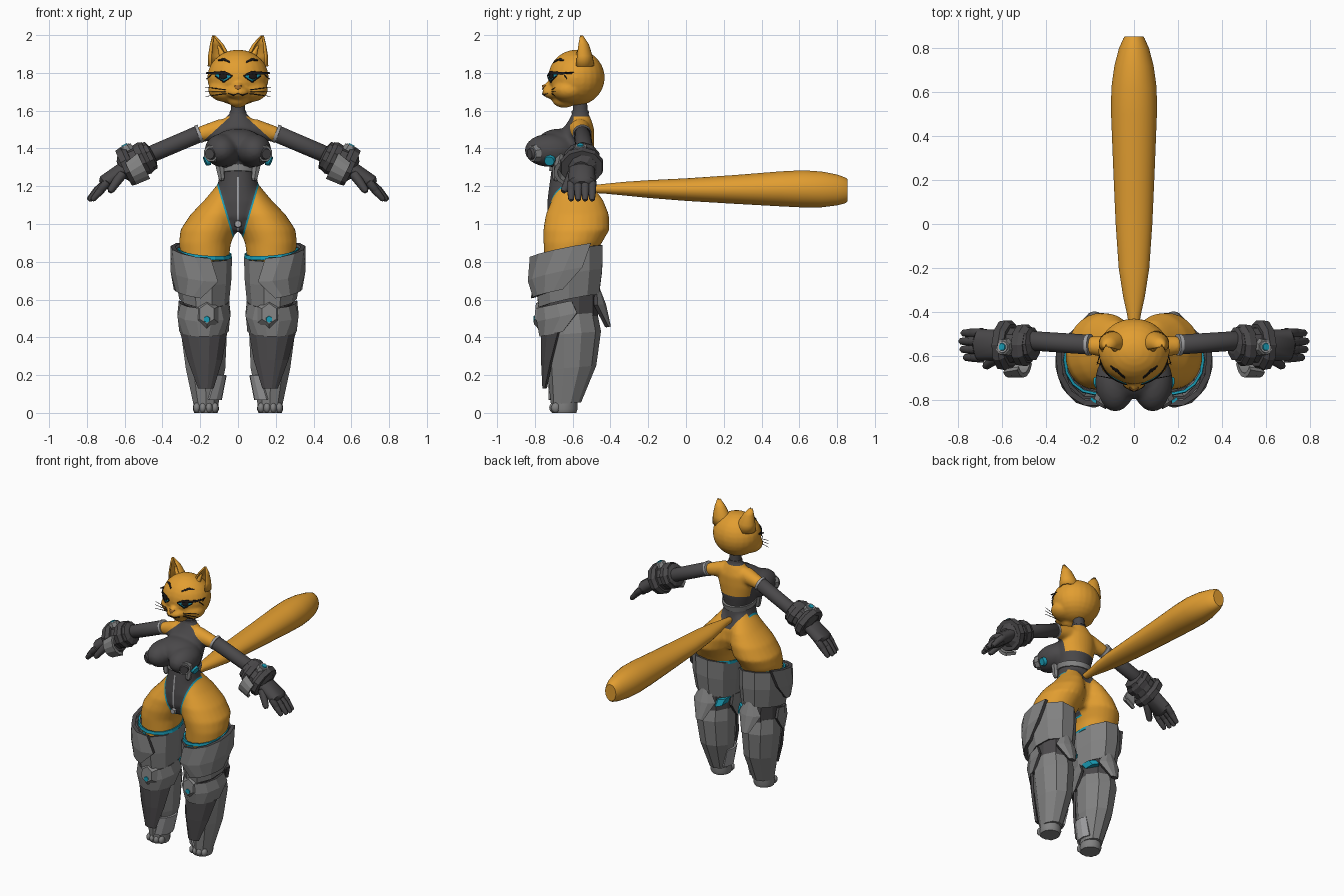
import bpy, bmesh
from math import cos, sin, radians
from mathutils import Vector, Quaternion, Matrix
from mathutils.bvhtree import BVHTree

if "Cube" in bpy.data.objects:
    bpy.data.objects.remove(bpy.data.objects["Cube"])


def colour(name, *rgb):
    m = bpy.data.materials.new(name)
    m.use_nodes = True
    m.diffuse_color = (*rgb, 1)
    m.node_tree.nodes["Principled BSDF"].inputs["Base Color"].default_value = (*rgb, 1)
    return m


FUR = colour("orange fur", .76, .34, .03)
SUIT = colour("dark suit", .068, .065, .068)
ARMOUR = colour("grey armour", .22, .22, .22)
PALE = colour("pale grey", .36, .36, .37)
GLOW = colour("cyan accent", .01, .33, .46)
BLACK = colour("black lines", .012, .01, .01)
NOSE = colour("brown nose", .42, .17, .03)


def make(name, bm, mats, mirror=False, smooth=True, solid=0):
    me = bpy.data.meshes.new(name)
    bm.to_mesh(me)
    bm.free()
    for m in mats:
        me.materials.append(m)
    for p in me.polygons:
        p.use_smooth = smooth
    if smooth:
        me.set_sharp_from_angle(angle=radians(45))
    ob = bpy.data.objects.new(name, me)
    bpy.context.collection.objects.link(ob)
    if solid:
        s = ob.modifiers.new("thickness", 'SOLIDIFY')
        s.thickness, s.offset = solid, 0
        s.material_offset_rim = len(mats) - 1
    if mirror:
        ob.modifiers.new("mirror", 'MIRROR').use_mirror_merge = False
    return ob


# Rings are x, y, z, radius, radius and, for open shells, start and end angle
def loft(name, rings, mats, n=16, axis=(0, 0, 1), tilt=(0, 0), **kw):
    q = Quaternion() if axis == (0, 0, 1) else Vector(axis).to_track_quat('Z', 'Y')
    bm = bmesh.new()
    rows = []
    for x, y, z, rx, ry, *arc in rings:
        a0, a1 = arc or (180 / n, 360 + 180 / n)
        row = []
        for i in range(n + 1 if arc else n):
            a = radians(a0 + (a1 - a0) * i / n)
            o = q @ Vector((cos(a) * rx, sin(a) * ry, 0))
            o.z += tilt[0] * o.x + tilt[1] * o.y
            row.append(bm.verts.new(o + Vector((x, y, z))))
        rows.append(row)
    for a, b in zip(rows, rows[1:]):
        for i in range(len(a) - 1 if arc else len(a)):
            j = (i + 1) % len(a)
            bm.faces.new((a[i], a[j], b[j], b[i]))
    if not arc:
        bm.faces.new(rows[0])
        bm.faces.new(rows[-1])
    bmesh.ops.remove_doubles(bm, verts=bm.verts, dist=1e-5)
    bmesh.ops.recalc_face_normals(bm, faces=bm.faces)
    return make(name, bm, mats, **kw)


def ball(name, loc, size, mat, **kw):
    bm = bmesh.new()
    bmesh.ops.create_uvsphere(bm, u_segments=24, v_segments=14, radius=1,
                              matrix=Matrix.LocRotScale(Vector(loc), None, Vector(size)))
    return make(name, bm, [mat], **kw)


def rod(name, a, b, ra, rb, mats, n=12, flat=1, **kw):
    d = Vector(b) - Vector(a)
    rings = [(*(Vector(a) + d * t), r, r * flat) for t, r in
             ((0, ra * .6), (.06, ra), (.88, rb), (1, rb * .6))]
    return loft(name, rings, mats, n, tuple(d), **kw)


def disc(name, loc, axis, r, depth, mat, n=16, **kw):
    end = Vector(loc) + Vector(axis).normalized() * depth
    return loft(name, [(*loc, r, r), (*end, r * .85, r * .85)], [mat], n, axis, **kw)


# Merge overlapping volumes into one soft surface
def fuse(name, parts, voxel, rounds):
    bm = bmesh.new()
    for p in parts:
        dg = bpy.context.evaluated_depsgraph_get()
        bm.from_mesh(bpy.data.meshes.new_from_object(p.evaluated_get(dg)))
    for p in parts:
        bpy.data.objects.remove(p)
    ob = make(name, bm, [])
    r = ob.modifiers.new("remesh", 'REMESH')
    r.mode, r.voxel_size = 'VOXEL', voxel
    s = ob.modifiers.new("soften", 'SMOOTH')
    s.iterations = rounds
    dg = bpy.context.evaluated_depsgraph_get()
    out = bmesh.new()
    out.from_mesh(bpy.data.meshes.new_from_object(ob.evaluated_get(dg)))
    bpy.data.objects.remove(ob)
    return out


# Body: torso, bust, shoulders and thighs
torso = loft("torso", [(0, -.6, .96, .05, .1), (0, -.6, 1.04, .11, .135), (0, -.6, 1.12, .14, .135),
             (0, -.61, 1.2, .108, .115), (0, -.61, 1.27, .098, .105), (0, -.6, 1.35, .12, .11),
             (0, -.59, 1.43, .137, .105), (0, -.57, 1.5, .125, .085), (0, -.56, 1.55, .08, .06),
             (0, -.56, 1.59, .04, .042), (0, -.56, 1.66, .036, .038)], [FUR], 24)
thigh = loft("thigh", [(.05, -.59, 1.22, .05, .08), (.085, -.575, 1.13, .09, .135),
             (.12, -.575, 1.05, .132, .168), (.155, -.58, .97, .15, .176), (.175, -.6, .9, .138, .155),
             (.175, -.62, .82, .128, .13), (.175, -.63, .7, .115, .11)], [FUR], 24, mirror=True)
bust = ball("bust", (.085, -.72, 1.39), (.092, .135, .088), SUIT, mirror=True)
bridge = ball("bridge", (0, -.67, 1.42), (.14, .125, .085), SUIT)
shoulder = rod("shoulder", (.07, -.565, 1.505), (.22, -.55, 1.47), .058, .042, [FUR], mirror=True)
bm = fuse("body", [torso, thigh, bust, bridge, shoulder], .011, 6)
cuts = [((0, -.56, 0), (0, 1, 0))] + [((0, 0, z), (0, 0, 1)) for z in (1.13, 1.25, 1.36, 1.57)]
for s in (1, -1):
    cuts += [((s * .025, 0, .95), (s, 0, -.3)), ((s * .034, 0, .95), (s, 0, -.3)),
             ((s * .04, 0, 1.57), (s, 0, 1.1)), ((0, 0, 1.1), (s, 0, -.7)), ((s * .005, 0, 0), (1, 0, 0))]
for co, no in cuts:
    bmesh.ops.bisect_plane(bm, geom=bm.verts[:] + bm.edges[:] + bm.faces[:], dist=1e-5,
                           plane_co=co, plane_no=no)


def suit_rule(c):
    x, front, z = abs(c.x), c.y < -.56, c.z
    if z > 1.25:
        return int(z > 1.57 or z < 1.36 or (front and x < .04 + (1.57 - z) * 1.1))
    if not front:
        return int(z > 1.13 and x < (z - 1.1) * .7)
    d = x - .025 - (z - .95) * .3
    if z < .93 or d > .009:
        return 0
    return 2 if d > 0 else 3 if x < .005 else 1


for f in bm.faces:
    f.material_index = suit_rule(f.calc_center_median())
make("body", bm, [FUR, SUIT, GLOW, PALE])

# Suit fittings
loft("waist_belt", [(0, -.61, 1.265, .108, .116), (0, -.605, 1.3, .114, .118)], [ARMOUR], 20, tilt=(0, -.15))
loft("collar", [(0, -.56, 1.585, .046, .048), (0, -.56, 1.6, .043, .045)], [SUIT], 20)
disc("chest_pod", (.13, -.79, 1.375), (.5, -.85, -.1), .052, .03, ARMOUR, 8, mirror=True, smooth=False)
disc("chest_pod_core", (.143, -.815, 1.372), (.5, -.85, -.1), .032, .016, SUIT, mirror=True)
disc("chest_light", (.155, -.72, 1.34), (1, -.2, -.4), .03, .022, GLOW, mirror=True)
rod("side_clasp", (.1, -.68, 1.33), (.085, -.69, 1.23), .026, .018, [ARMOUR], 6, mirror=True, smooth=False)
disc("belt_badge", (0, -.725, 1.0), (0, -1, 0), .022, .018, PALE, 6, smooth=False)

# Tail
loft("tail", [(0, y, z, rx, rz) for y, z, rx, rz in (
     (-.5, 1.185, .02, .02), (-.42, 1.187, .03, .027), (-.33, 1.187, .05, .036), (-.2, 1.185, .07, .047),
     (0, 1.182, .084, .06), (.25, 1.183, .095, .076), (.5, 1.186, .105, .093), (.62, 1.186, .104, .099),
     (.72, 1.183, .09, .095), (.8, 1.18, .069, .082), (.845, 1.178, .049, .068), (.855, 1.178, .042, .058))],
     [FUR], 28, (0, 1, 0))

# Head, with cheeks, muzzle and chin
head_bm = fuse("head", [
    ball("skull", (0, -.58, 1.775), (.163, .15, .148), FUR),
    ball("cheek", (.06, -.62, 1.71), (.098, .09, .065), FUR, mirror=True),
    ball("brow", (0, -.66, 1.765), (.095, .065, .08), FUR),
    ball("muzzle", (0, -.69, 1.697), (.065, .072, .038), FUR),
    ball("chin", (0, -.645, 1.66), (.055, .065, .045), FUR),
    ball("bridge", (0, -.71, 1.73), (.026, .05, .022), FUR)], .009, 5)
tree = BVHTree.FromBMesh(head_bm)
make("head", head_bm, [FUR])


# Painted features laid on the face, spanning an upper and a lower line of x, z
def decal(name, top, low, mat, lift=.003, mirror=True, cols=14, rows=4):
    def along(line, t):
        k = min(int(t * (len(line) - 1)), len(line) - 2)
        return Vector(line[k]).lerp(Vector(line[k + 1]), t * (len(line) - 1) - k)
    bm = bmesh.new()
    grid = []
    for i in range(cols + 1):
        a, b = along(top, i / cols), along(low, i / cols)
        for j in range(rows + 1):
            p = a.lerp(b, j / rows)
            hit = tree.ray_cast(Vector((p.x, -2, p.y)), Vector((0, 1, 0)))[0]
            y = hit.y if hit else tree.find_nearest(Vector((p.x, -.64, p.y)))[0].y
            grid.append(bm.verts.new((p.x, y - lift, p.y)))
    w = rows + 1
    for i in range(cols):
        for j in range(rows):
            k = i * w + j
            bm.faces.new((grid[k], grid[k + 1], grid[k + w + 1], grid[k + w]))
    make(name, bm, [mat], mirror=mirror, solid=.004)


decal("eye", [(.035, 1.785), (.07, 1.8), (.118, 1.795)], [(.035, 1.78), (.075, 1.752), (.118, 1.785)], GLOW)
decal("pupil", [(.058, 1.798), (.08, 1.8), (.1, 1.798)], [(.058, 1.775), (.08, 1.764), (.1, 1.775)], BLACK, .006)
decal("upper_lash", [(.03, 1.788), (.07, 1.81), (.12, 1.806), (.168, 1.803)],
      [(.03, 1.78), (.07, 1.795), (.12, 1.79), (.168, 1.796)], BLACK, .008)
decal("lower_lash", [(.035, 1.782), (.075, 1.754), (.12, 1.786)],
      [(.035, 1.776), (.075, 1.747), (.12, 1.78)], BLACK, .007)
decal("eyebrow", [(.042, 1.862), (.075, 1.878), (.105, 1.868)],
      [(.042, 1.853), (.075, 1.866), (.105, 1.864)], BLACK)
decal("nose", [(-.02, 1.733), (0, 1.736), (.02, 1.733)], [(-.012, 1.718), (0, 1.711), (.012, 1.718)],
      NOSE, .004, False)
decal("mouth", [(0, 1.693), (.025, 1.684), (.05, 1.692)], [(0, 1.689), (.025, 1.679), (.05, 1.69)], BLACK)
for i, z in enumerate((1.725, 1.7, 1.675)):
    rod(f"whisker_{i + 1}", (.06, -.71, 1.7 + (z - 1.7) * .4), (.175, -.69, z), .003, .0015, [BLACK], 5, mirror=True)
rod("lash_flick", (.14, -.645, 1.79), (.17, -.63, 1.765), .004, .002, [BLACK], 5, mirror=True)

# Ears: hollow cups open to the front
loft("ear", [(.09, -.545, 1.835, .066, .055, -40, 220), (.1, -.545, 1.89, .054, .045, -40, 220),
             (.113, -.548, 1.95, .031, .029, -40, 220), (.128, -.555, 1.995, .005, .006, -40, 220)],
     [FUR], 16, mirror=True, solid=.01)
rod("ear_tuft", (.07, -.57, 1.86), (.105, -.56, 1.945), .024, .008, [FUR], 8, mirror=True)

# Arms and gauntlets
ARM = (.9, .03, -.43)
rod("sleeve", (.195, -.55, 1.482), (.5, -.53, 1.352), .046, .045, [SUIT], 16, mirror=True)
rod("sleeve_band", (.197, -.55, 1.481), (.215, -.55, 1.474), .05, .05, [PALE], 16, mirror=True)
rod("gauntlet", (.45, -.545, 1.37), (.62, -.555, 1.285), .078, .085, [SUIT], 10, mirror=True, smooth=False)
for i, (x, z, r) in enumerate(((.475, 1.36, .09), (.555, 1.32, .108))):
    loft(f"gauntlet_cuff_{i + 1}", [(x, -.552, z, r * .92, r * .9), (x + .02, -.552, z - .01, r * 1.1, r),
         (x + .05, -.552, z - .025, r * 1.05, r * .95)], [SUIT], 10, ARM, mirror=True, smooth=False)
loft("gauntlet_plate", [(.5, -.6, 1.315, .09, .08, 130, 250), (.57, -.6, 1.275, .09, .075, 140, 240)],
     [ARMOUR], 5, ARM, mirror=True, smooth=False, solid=.02)
disc("wrist_dial", (.585, -.56, 1.385), (.45, 0, .9), .042, .03, ARMOUR, 8, mirror=True, smooth=False)
disc("wrist_dial_rim", (.594, -.56, 1.404), (.45, 0, .9), .03, .014, PALE, mirror=True)
disc("wrist_light", (.6, -.56, 1.416), (.45, 0, .9), .018, .006, GLOW, mirror=True)
rod("palm", (.59, -.552, 1.3), (.72, -.55, 1.205), .07, .075, [SUIT], 12, .6, mirror=True)
for i in range(4):
    y, reach = -.497 - i * .037, (.01, 0, .005, .02)[i]
    rod(f"finger_{i + 1}", (.69, y, 1.225), (.755 - reach, y, 1.17), .024, .023, [SUIT], 8, mirror=True)
    rod(f"fingertip_{i + 1}", (.74 - reach, y, 1.185), (.793 - reach, y, 1.125), .023, .016, [SUIT], 8, mirror=True)
rod("thumb", (.61, -.6, 1.27), (.68, -.65, 1.17), .028, .02, [SUIT], 8, mirror=True)

# Leg armour
leg = dict(mirror=True, smooth=False)
loft("thigh_cuff", [(.178, -.62, .835, .14, .155, 0, 360), (.178, -.62, .855, .137, .152, 0, 360)],
     [GLOW], 16, tilt=(.1, .15), solid=.012, **leg)
loft("thigh_armour", [(.185, -.62, .845, .146, .18, 0, 360), (.185, -.62, .72, .142, .178, 0, 360),
     (.18, -.62, .59, .124, .16, 0, 360)], [ARMOUR, SUIT], 10, tilt=(.12, .22), solid=.015, **leg)
loft("thigh_plate", [(.187, -.62, .86, .158, .2, -105, 35), (.187, -.62, .74, .16, .205, -120, 20),
     (.185, -.62, .645, .145, .19, -85, -10)], [ARMOUR, SUIT], 5, tilt=(.12, .2), solid=.025, **leg)
loft("thigh_light", [(.15, -.63, .825, .1, .185, -82, -62), (.15, -.63, .77, .1, .185, -76, -66)],
     [GLOW], 2, solid=.012, **leg)
loft("knee_joint", [(.178, -.615, .66, .118, .15), (.178, -.61, .48, .118, .145)], [SUIT], 10, **leg)
loft("knee_guard", [(.18, -.62, .59, .125, .165, -185, 5), (.18, -.62, .52, .136, .168, -195, 15),
     (.18, -.61, .44, .126, .16, -165, -15)], [ARMOUR, SUIT], 7, tilt=(0, .22), solid=.018, **leg)
loft("knee_pad", [(.165, -.765, .52, .07, .085), (.165, -.8, .525, .045, .055)], [ARMOUR], 6, (0, -1, .1), **leg)
disc("knee_light", (.165, -.795, .495), (0, -1, 0), .02, .012, GLOW, 6, **leg)
loft("knee_back_plate", [(.18, -.59, .66, .07, .12, 65, 115), (.18, -.58, .57, .11, .145, 45, 135),
     (.18, -.55, .455, .06, .14, 70, 110)], [ARMOUR, SUIT], 4, solid=.025, **leg)
loft("knee_back_light", [(.09, -.56, .59, .04, .07), (.09, -.53, .55, .03, .07)], [GLOW], 6, **leg)
loft("calf_armour", [(.18, -.61, .52, .118, .14), (.18, -.6, .42, .127, .15), (.172, -.605, .24, .11, .13),
     (.17, -.635, .05, .07, .08)], [ARMOUR], 10, tilt=(0, .08), **leg)
loft("shin_plate", [(.182, -.61, .425, .13, .153, -155, -25), (.175, -.62, .28, .112, .142, -140, -40),
     (.17, -.635, .13, .085, .118, -115, -65)], [SUIT], 5, solid=.016, **leg)
loft("ankle_plate", [(.17, -.63, .2, .105, .11, -210, -120), (.17, -.635, .07, .08, .09, -220, -100)],
     [PALE], 4, solid=.012, **leg)
loft("foot", [(.17, -.645, 0, .064, .066), (.17, -.645, .02, .072, .074), (.17, -.64, .09, .062, .066)],
     [ARMOUR], 12, mirror=True)
for i in range(4):
    ball(f"toe_{i + 1}", (.122 + i * .032, -.7 + .01 * (i in (0, 3)), .027), (.019, .024, .027), ARMOUR, mirror=True)
